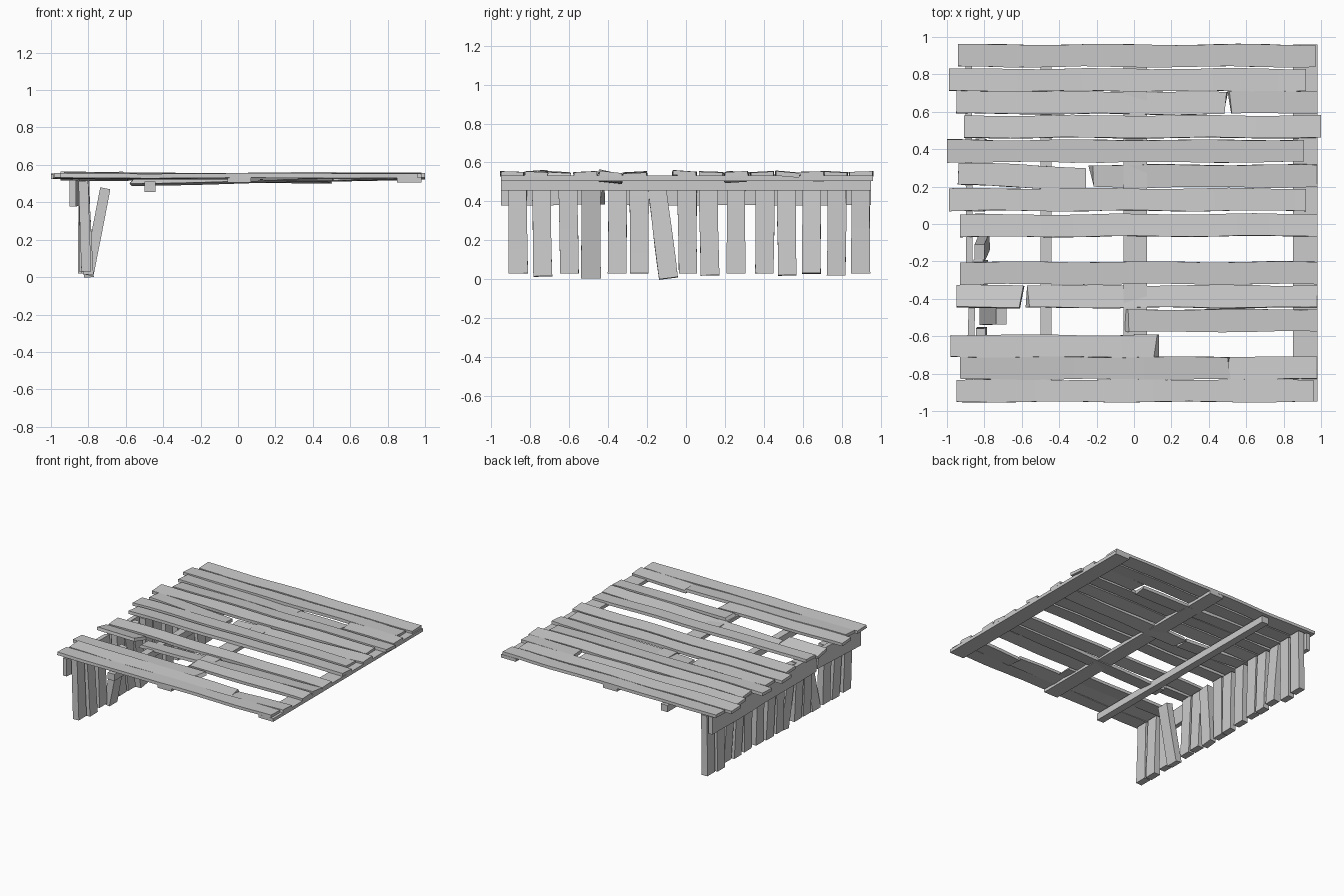
import bpy, bmesh, math, random
from mathutils import Vector, Matrix

random.seed(4)
cube = bpy.data.objects.get("Cube")
if cube:
    bpy.data.objects.remove(cube, do_unlink=True)

wood = bpy.data.materials.new("weathered_grey_wood")
wood.use_nodes = True
GREY = (0.6, 0.6, 0.6, 1)
wood.diffuse_color = GREY
bsdf = next(n for n in wood.node_tree.nodes if n.type == "BSDF_PRINCIPLED")
bsdf.inputs["Base Color"].default_value = GREY

Y, Z = Vector((0, 1, 0)), Vector((0, 0, 1))


def board(name, start, end, width, thick, side, roll=0, wave=0.0, broken=""):
    """Loft a rectangular section from start to end, with worn edges and splintered ends."""
    start, end = Vector(start), Vector(end)
    length = (end - start).length
    along = (end - start).normalized()
    side = (side - along * side.dot(along)).normalized()
    side = Matrix.Rotation(math.radians(roll), 3, along) @ side
    normal = along.cross(side)
    steps = max(2, int(length / 0.08)) if wave else 1
    phases = [random.uniform(0, 6.3) for _ in range(4)]
    bm = bmesh.new()
    rings = []
    for i in range(steps + 1):
        t = i / steps
        ring = []
        for k, (a, b) in enumerate(((-1, -1), (1, -1), (1, 1), (-1, 1))):
            edge = phases[0] if a < 0 else phases[1]
            wobble = wave * (math.sin(edge + 9 * t * length) + random.uniform(-0.4, 0.4))
            lift = 0.5 * wave * math.sin(phases[2] + 6 * t * length)
            s = t * length
            if (i == 0 and "s" in broken) or (i == steps and "e" in broken):
                s += random.uniform(-0.015, 0.015)
            ring.append(bm.verts.new(start + along * s
                                     + side * (a * width / 2 + wobble)
                                     + normal * (b * thick / 2 + lift)))
        rings.append(ring)
    for r, q in zip(rings, rings[1:]):
        for k in range(4):
            bm.faces.new((r[k], r[(k + 1) % 4], q[(k + 1) % 4], q[k]))
    bm.faces.new(rings[0])
    bm.faces.new(rings[-1])
    bmesh.ops.recalc_face_normals(bm, faces=bm.faces)
    mesh = bpy.data.meshes.new(name)
    bm.to_mesh(mesh)
    bm.free()
    mesh.materials.append(wood)
    obj = bpy.data.objects.new(name, mesh)
    bpy.context.collection.objects.link(obj)
    bpy.ops.object.select_all(action="DESELECT")
    obj.select_set(True)
    bpy.context.view_layer.objects.active = obj
    bpy.ops.object.shade_smooth_by_angle(angle=math.radians(30))
    return obj


# Deck planks: x start, x end, y start, y end, z start, z end, roll, broken ends
planks = [
    (-.94, .97, .90, .90, .54, .54, 2, ""),
    (-.99, .92, .77, .77, .54, .54, -3, ""),
    (-.95, .49, .65, .645, .54, .515, -4, "e"),
    (.51, .98, .65, .65, .54, .54, 2, "s"),
    (-.91, 1.0, .52, .52, .54, .54, -5, ""),
    (-1.0, .91, .39, .39, .54, .54, 3, ""),
    (-.94, -.25, .27, .24, .54, .525, -3, "e"),
    (-.23, .98, .257, .257, .51, .54, 4, "s"),
    (-.99, .92, .13, .13, .54, .54, -2, ""),
    (-.93, .98, -.01, -.005, .54, .545, -4, ""),
    (-.93, .98, -.262, -.262, .54, .535, 3, ""),
    (-.95, -.60, -.388, -.388, .54, .54, -12, "e"),
    (-.57, .98, -.388, -.388, .505, .54, -6, "s"),
    (-.04, .98, -.517, -.515, .54, .54, 3, "s"),
    (-.98, .12, -.653, -.653, .54, .535, -3, "e"),
    (-.93, .51, -.77, -.77, .545, .535, 4, "e"),
    (.51, .98, -.77, -.77, .525, .54, -3, "s"),
    (-.95, .96, -.892, -.892, .54, .54, -2, ""),
]
for x0, x1, y0, y1, z0, z1, roll, broken in planks:
    board("deck_plank", (x0, y0, z0), (x1, y1, z1), .119, .024, Y, roll, .003, broken)

# Beams under the deck
board("end_beam", (.915, -.95, .519), (.915, .96, .519), .026, .13, Z)
board("middle_beam", (.007, -.95, .519), (.007, .96, .519), .026, .125, Z)
board("square_beam", (-.47, -.95, .483), (-.47, .95, .483), .054, .06, Z)

# Side rail, snapped in two
board("side_rail_front", (-.885, -.95, .45), (-.865, -.43, .452), .14, .035, Z, 0, .002, "e")
board("side_rail_back", (-.88, -.40, .45), (-.885, .95, .45), .14, .035, Z, 0, .002, "s")

# Upright slats: y bottom, y top, z bottom
slats = [(-.862, -.865, .03), (-.735, -.745, .015), (-.60, -.605, .03),
         (-.352, -.352, .03), (-.24, -.24, .03), (-.09, -.155, .005),
         (.01, .005, .03), (.122, .115, .02), (.257, .257, .03),
         (.402, .408, .03), (.52, .515, .02), (.645, .645, .03),
         (.772, .775, .02), (.897, .897, .03)]
for y0, y1, z0 in slats:
    x0 = -.815 + random.uniform(-.015, .02)
    x1 = -.83 + random.uniform(-.008, .012)
    board("side_slat", (x0, y0, z0), (x1, y1, .515), .096, .052, Y, 0, .0015)
board("loose_slat", (-.80, -.488, .01), (-.71, -.488, .475), .1, .055, Y, 0, .0015)
